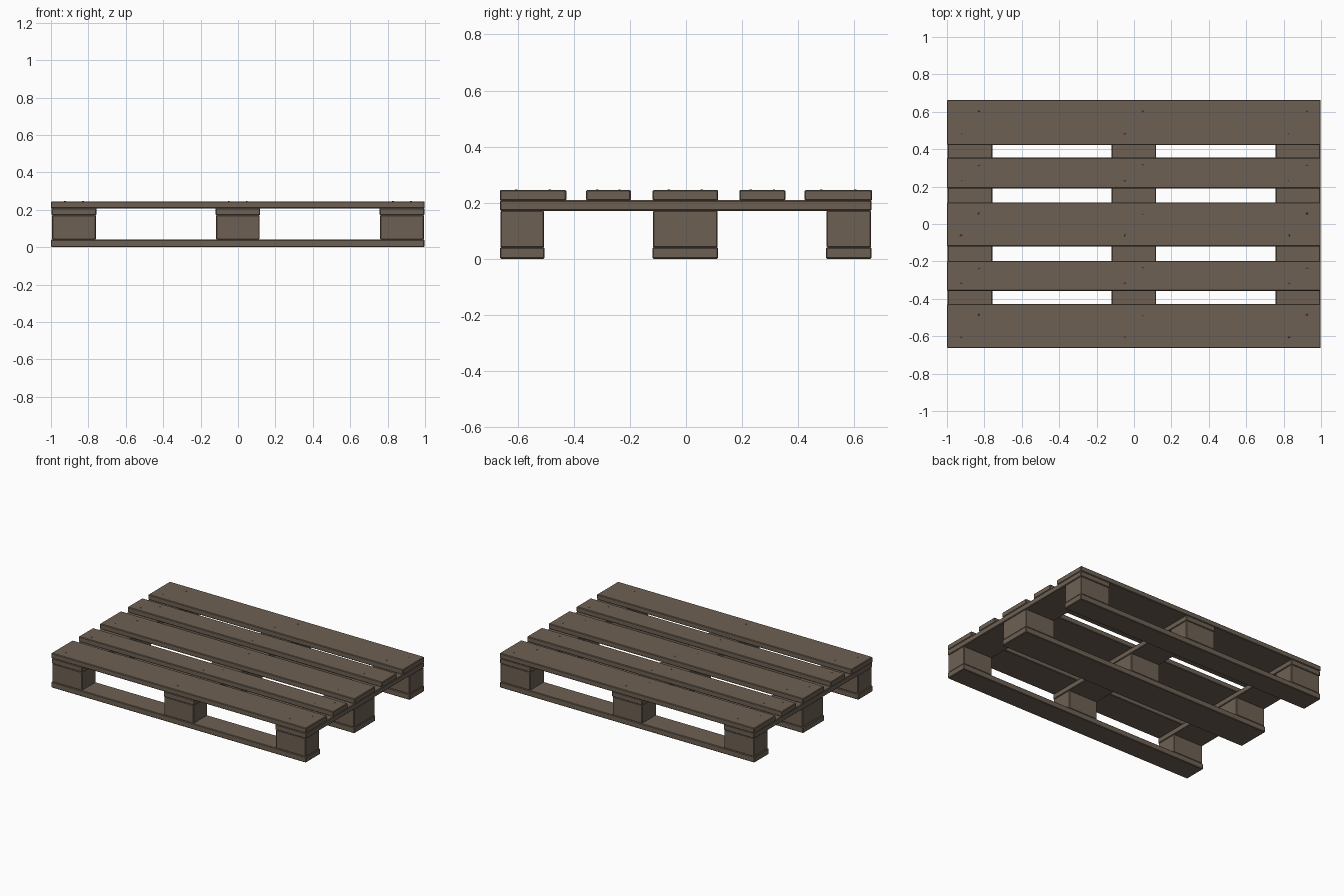
import bpy, bmesh
from mathutils import Matrix

if "Cube" in bpy.data.objects:
    bpy.data.objects.remove(bpy.data.objects["Cube"])

wood = bpy.data.materials.new("weathered_wood")
wood.diffuse_color = (0.155, 0.118, 0.087, 1)
wood.use_nodes = True
wood.node_tree.nodes["Principled BSDF"].inputs["Base Color"].default_value = wood.diffuse_color


def finish(name, bm):
    me = bpy.data.meshes.new(name)
    bm.to_mesh(me)
    bm.free()
    me.materials.append(wood)
    ob = bpy.data.objects.new(name, me)
    bpy.context.collection.objects.link(ob)
    return ob


def board(name, x, y, z, bevel=0.004):
    """Box spanning the given (min, max) ranges, with slightly worn edges."""
    bm = bmesh.new()
    bmesh.ops.create_cube(bm, size=1)
    for v in bm.verts:
        v.co = [r[0] if c < 0 else r[1] for c, r in zip(v.co, (x, y, z))]
    bmesh.ops.bevel(bm, geom=bm.edges[:], offset=bevel, segments=1,
                    affect='EDGES', profile=0.5)
    return finish(name, bm)


# Layout of the crossing rows and columns
cols = [(-0.997, -0.757), (-0.12, 0.118), (0.757, 0.997)]
rows = [(-0.664, -0.504), (-0.12, 0.115), (0.499, 0.662)]
decks = [(-0.664, -0.427), (-0.357, -0.197), (-0.12, 0.115),
         (0.19, 0.355), (0.422, 0.664)]

# Bottom runners along the length
for i, r in enumerate(rows):
    board(f"bottom_runner_{i + 1}", (-1, 0.997), r, (0, 0.041))

# Nine spacer blocks
for i, r in enumerate(rows):
    for j, c in enumerate(cols):
        board(f"spacer_block_{i + 1}_{j + 1}", (c[0] + 0.003, c[1] - 0.003),
              (r[0] + 0.002, r[1] - 0.002), (0.040, 0.172))

# Cross boards over the blocks
for j, c in enumerate(cols):
    board(f"cross_board_{j + 1}", c, (-0.664, 0.662), (0.171, 0.209))

# Top deck boards
for i, d in enumerate(decks):
    board(f"deck_board_{i + 1}", (-1, 0.998), d, (0.208, 0.245))

# Nail heads where deck boards cross the cross boards
bm = bmesh.new()
for d in decks:
    for c in cols:
        for tx, ty in ((0.3, 0.25), (0.7, 0.75)):
            px = c[0] + (c[1] - c[0]) * tx
            py = d[0] + (d[1] - d[0]) * ty
            bmesh.ops.create_cone(bm, cap_ends=True, segments=8, radius1=0.005,
                                  radius2=0.004, depth=0.002,
                                  matrix=Matrix.Translation((px, py, 0.2455)))
finish("nail_heads", bm)
